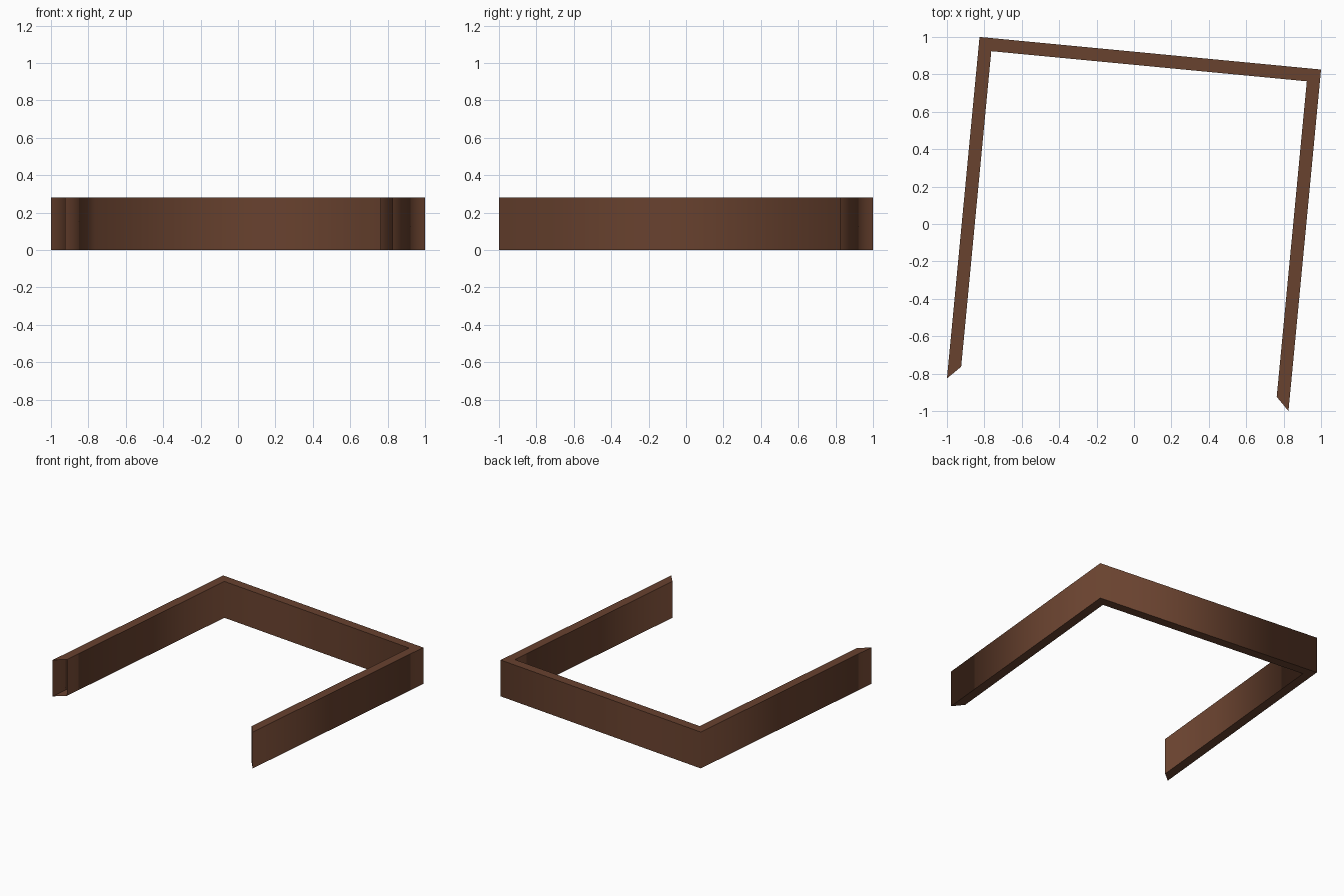
import bpy, bmesh, math
from mathutils import Vector

if "Cube" in bpy.data.objects:
    bpy.data.objects.remove(bpy.data.objects["Cube"])

HEIGHT = 0.28
START = math.radians(39.55)          # slight clockwise twist of the square
R_OUT = 1.0 / math.cos(START)
R_IN = R_OUT * 0.924

brown = bpy.data.materials.new("dark brown wood")
brown.diffuse_color = (0.14, 0.054, 0.028, 1)
brown.use_nodes = True
brown.node_tree.nodes["Principled BSDF"].inputs["Base Color"].default_value = brown.diffuse_color


def corner(r, i, z):
    a = START + i * math.pi / 2
    return (r * math.cos(a), r * math.sin(a), z)


# Three-sided frame: corners run front left, back left, back right, front right
bm = bmesh.new()
rings = []
for i in (2, 1, 0, -1):
    rings.append([bm.verts.new(corner(r, i, z)) for r, z in
                  ((R_OUT, 0), (R_OUT, HEIGHT), (R_IN, HEIGHT), (R_IN, 0))])

# Outer wall, top, inner wall and underside of each side; mitred ends stay open
for a, b in zip(rings, rings[1:]):
    for k in range(4):
        n = (k + 1) % 4
        f = bm.faces.new((a[k], a[n], b[n], b[k]))
        f.smooth = True
        f.normal_update()
        c = f.calc_center_median()
        want = (Vector((c.x, c.y, 0)), Vector((0, 0, 1)),
                Vector((-c.x, -c.y, 0)), Vector((0, 0, -1)))[k]
        if f.normal.dot(want) < 0:
            f.normal_flip()

mesh = bpy.data.meshes.new("three_sided_frame")
bm.to_mesh(mesh)
bm.free()
mesh.materials.append(brown)

# Walls blend softly around the corners, top and underside stay flat
normals = []
for p in mesh.polygons:
    for li in p.loop_indices:
        v = mesh.vertices[mesh.loops[li].vertex_index].co
        if abs(p.normal.z) > 0.5:
            normals.append(p.normal.copy())
        else:
            d = Vector((v.x, v.y, 0)).normalized()
            normals.append(d if d.dot(p.normal) > 0 else -d)
mesh.normals_split_custom_set(normals)

obj = bpy.data.objects.new("three_sided_frame", mesh)
bpy.context.collection.objects.link(obj)
